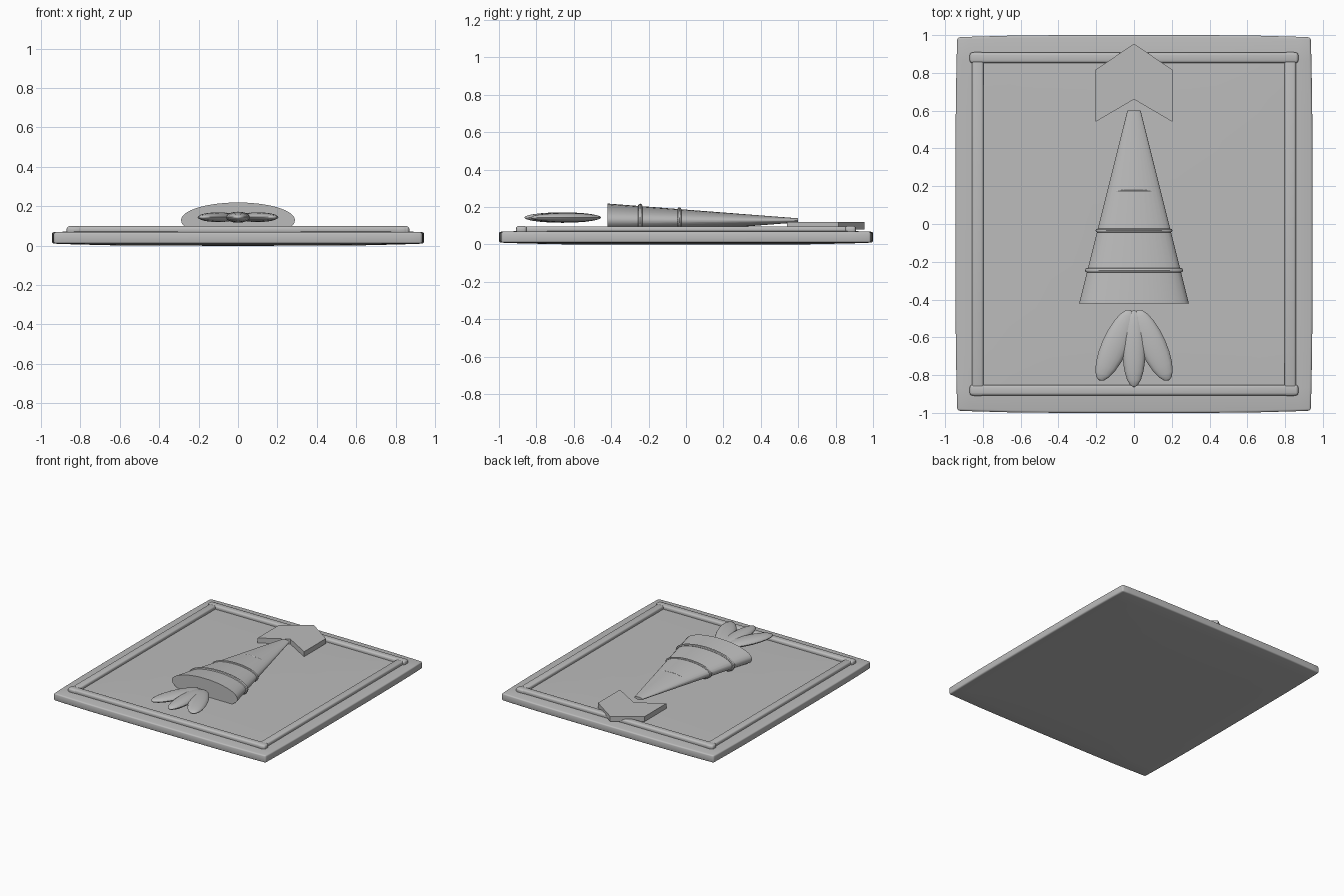
import bpy, bmesh, math
from mathutils import Matrix, Vector

if "Cube" in bpy.data.objects:
    bpy.data.objects.remove(bpy.data.objects["Cube"], do_unlink=True)

grey = bpy.data.materials.new("stone_grey")
grey.use_nodes = True
tone = (0.5, 0.5, 0.5, 1)
grey.diffuse_color = tone
grey.node_tree.nodes["Principled BSDF"].inputs["Base Color"].default_value = tone


def finish(name, bm, smooth=True):
    bmesh.ops.recalc_face_normals(bm, faces=bm.faces)
    mesh = bpy.data.meshes.new(name)
    bm.to_mesh(mesh)
    bm.free()
    mesh.materials.append(grey)
    obj = bpy.data.objects.new(name, mesh)
    bpy.context.collection.objects.link(obj)
    if smooth:
        bpy.ops.object.select_all(action='DESELECT')
        obj.select_set(True)
        bpy.context.view_layer.objects.active = obj
        bpy.ops.object.shade_smooth_by_angle(angle=math.radians(40))
    return obj


def box(center, size, bevel):
    bm = bmesh.new()
    bmesh.ops.create_cube(bm, size=1)
    bmesh.ops.scale(bm, vec=size, verts=bm.verts)
    bmesh.ops.bevel(bm, geom=bm.edges[:], offset=bevel, segments=3,
                    profile=0.5, affect='EDGES')
    bmesh.ops.translate(bm, vec=center, verts=bm.verts)
    return bm


# Slab: rounded plate, slightly pillowed on every side
HX, HY, MID = 0.945, 1.0, 0.039
bm = box((0, 0, 0), (2 * HX, 2 * HY, 0.08), 0.012)
for axis in range(2):
    for i in range(-4, 5):
        normal = Vector((axis == 0, axis == 1, 0))
        bmesh.ops.bisect_plane(bm, geom=bm.verts[:] + bm.edges[:] + bm.faces[:],
                               plane_co=normal * i * 0.22, plane_no=normal)
for v in bm.verts:
    nx, ny = v.co.x / HX, v.co.y / HY
    v.co.x *= 1 - 0.01 * ny ** 4
    v.co.y *= 1 - 0.012 * nx ** 4
    v.co.z = MID + v.co.z * (1 - 0.28 * max(abs(nx), abs(ny)) ** 4)
finish("slab", bm)

# Raised frame
for side, tag in ((1, "left"), (-1, "right")):
    finish(f"frame_bar_{tag}",
           box((side * 0.827, 0, 0.079), (0.06, 1.82, 0.036), 0.012))
for side, tag in ((1, "back"), (-1, "front")):
    finish(f"frame_bar_{tag}",
           box((0, side * 0.88, 0.079), (1.74, 0.056, 0.04), 0.014))

# Flattened cone lying on the slab, narrow end to the back
Y0, Y1, R0, R1 = -0.42, 0.6, 0.29, 0.035
FLAT, AXIS_Z = 0.31, 0.129


def radius_at(y):
    return R0 + (R1 - R0) * (y - Y0) / (Y1 - Y0)


bm = bmesh.new()
bmesh.ops.create_cone(bm, cap_ends=True, segments=32, radius1=R0, radius2=R1,
                      depth=Y1 - Y0)
bmesh.ops.rotate(bm, matrix=Matrix.Rotation(-math.pi / 2, 3, 'X'), verts=bm.verts)
bmesh.ops.scale(bm, vec=(1, 1, FLAT), verts=bm.verts)
bmesh.ops.translate(bm, vec=(0, (Y0 + Y1) / 2, AXIS_Z), verts=bm.verts)
finish("tapered_body", bm)


# Raised bands around the cone
def band(name, y, grow, thick):
    bm = bmesh.new()
    rows, sides = 40, 8
    rx = radius_at(y) + grow
    rz = radius_at(y) * FLAT + grow * 0.4
    loops = []
    for i in range(rows):
        a = math.tau * i / rows
        out = Vector((math.cos(a), 0, math.sin(a)))
        mid = Vector((rx * out.x, y, AXIS_Z + rz * out.z))
        loops.append([bm.verts.new(mid + thick * (out * math.cos(b)
                      + Vector((0, math.sin(b), 0))))
                      for b in (math.tau * j / sides for j in range(sides))])
    for i in range(rows):
        p, q = loops[i], loops[(i + 1) % rows]
        for j in range(sides):
            k = (j + 1) % sides
            bm.faces.new((p[j], p[k], q[k], q[j]))
    finish(name, bm)


band("band_front", -0.245, 0.002, 0.012)
band("band_middle", -0.035, 0, 0.01)
band("band_back", 0.175, -0.008, 0.005)


# Three leaves in front of the wide end
def leaf(name, x, y, turn, size):
    bm = bmesh.new()
    bmesh.ops.create_uvsphere(bm, u_segments=16, v_segments=10, radius=1)
    bmesh.ops.rotate(bm, matrix=Matrix.Rotation(math.pi / 2, 3, 'X'), verts=bm.verts)
    bmesh.ops.scale(bm, vec=size, verts=bm.verts)
    bmesh.ops.rotate(bm, matrix=Matrix.Rotation(turn, 3, 'Z'), verts=bm.verts)
    bmesh.ops.translate(bm, vec=(x, y, 0.144), verts=bm.verts)
    finish(name, bm)


leaf("leaf_middle", 0, -0.66, 0, (0.062, 0.205, 0.028))
for side, tag in ((1, "left"), (-1, "right")):
    leaf(f"leaf_{tag}", side * 0.1, -0.642, side * math.radians(24),
         (0.07, 0.205, 0.025))

# Chevron plate at the narrow end
outline = [(0, 0.955), (-0.205, 0.815), (-0.205, 0.54),
           (0, 0.66), (0.205, 0.54), (0.205, 0.815)]
bm = bmesh.new()
face = bm.faces.new([bm.verts.new((x, y, 0.08)) for x, y in outline])
top = bmesh.ops.extrude_face_region(bm, geom=[face])["geom"]
bmesh.ops.translate(bm, vec=(0, 0, 0.04),
                    verts=[g for g in top if isinstance(g, bmesh.types.BMVert)])
finish("chevron_plate", bm, smooth=False)
